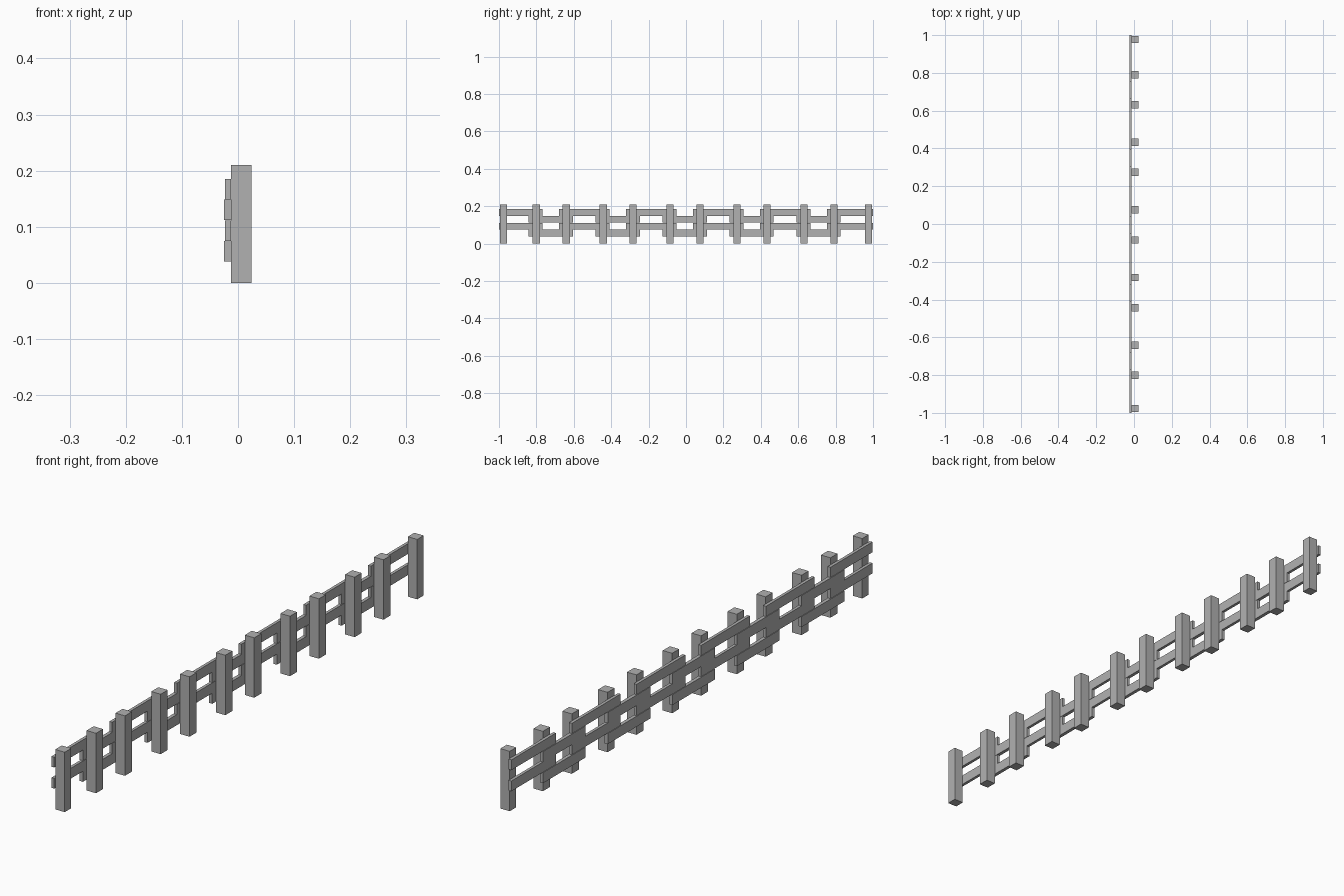
import bpy

if "Cube" in bpy.data.objects:
    bpy.data.objects.remove(bpy.data.objects["Cube"])

# Dark grey for the whole fence
grey = bpy.data.materials.new("dark_grey")
grey.diffuse_color = (0.44, 0.44, 0.44, 1)
grey.use_nodes = True
grey.node_tree.nodes["Principled BSDF"].inputs["Base Color"].default_value = grey.diffuse_color


def box(name, x, y, z):
    """Axis-aligned box from (min, max) pairs."""
    bpy.ops.mesh.primitive_cube_add(
        size=1, location=[(a + b) / 2 for a, b in (x, y, z)])
    ob = bpy.context.object
    ob.name = name
    ob.scale = [b - a for a, b in (x, y, z)]
    bpy.ops.object.transform_apply(location=False, rotation=False, scale=True)
    ob.data.materials.append(grey)
    return ob


PITCH = 0.358
BACK = -0.0125  # shared plane where rails meet posts

# Square posts: an end post each side, pairs in between
posts = [-0.976, 0.976]
for i in range(5):
    c = -0.721 + i * PITCH
    posts += [c - 0.080, c + 0.080]
for y in posts:
    w = 0.018 if abs(y) > 0.9 else 0.0195
    box("post", (BACK, 0.024), (y - w, y + w), (0, 0.21))

# High rails across the wide gaps, clipped at the fence ends
for i in range(6):
    c = -0.902 + i * PITCH
    y = (max(c - 0.135, -1), 1 if i == 5 else c + 0.135)
    for z in (0.075, 0.149):
        box("high_rail", (-0.023, BACK), y, (z, z + 0.036))

# Low rails across the narrow gaps, slightly thicker
for i in range(5):
    c = -0.723 + i * PITCH
    for z in (0.038, 0.112):
        box("low_rail", (-0.025, BACK), (c - 0.118, c + 0.118), (z, z + 0.037))
